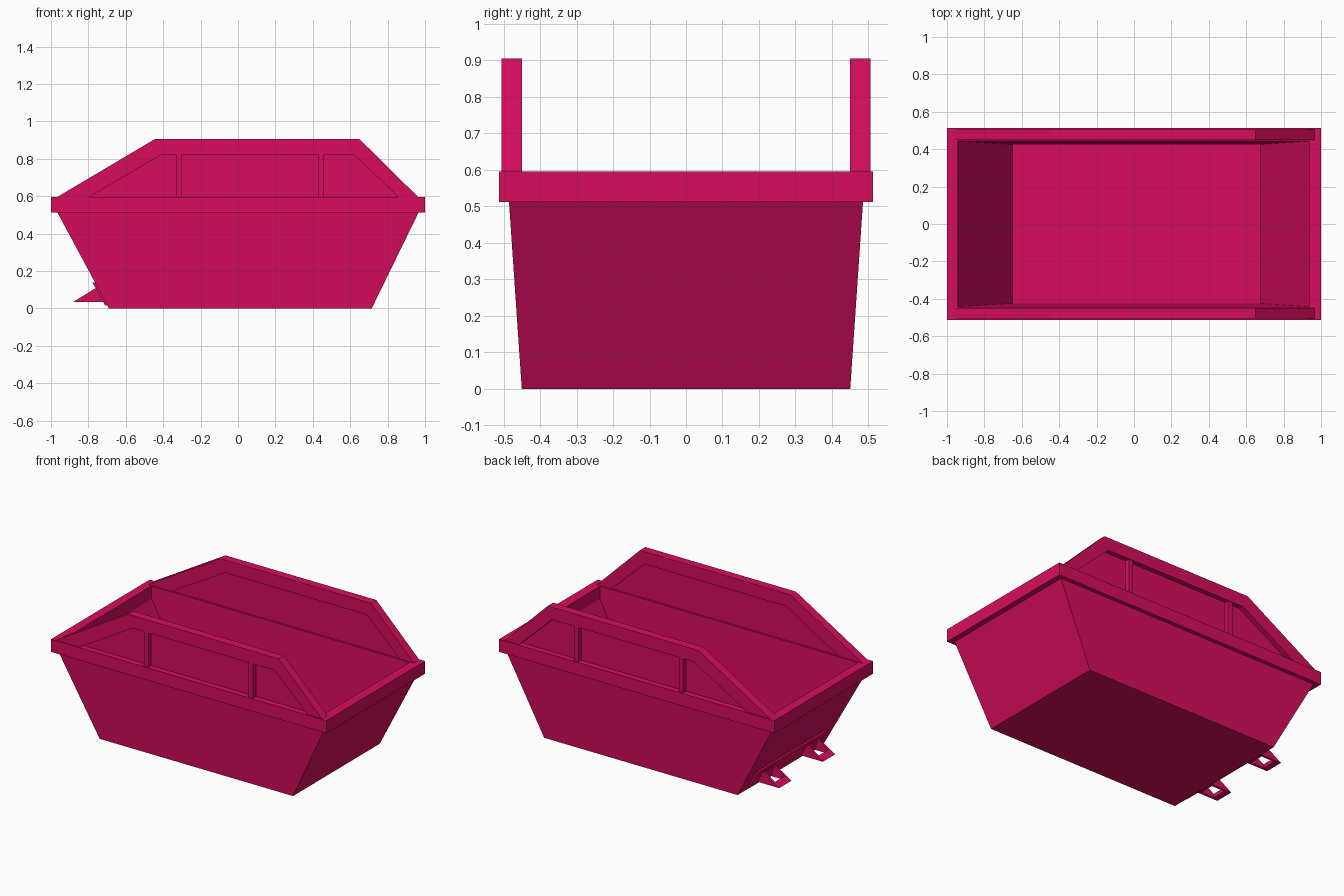
import bpy
import bmesh

# Remove the default cube
cube = bpy.data.objects.get("Cube")
if cube:
    bpy.data.objects.remove(cube, do_unlink=True)

# Single paint colour
paint = bpy.data.materials.new("crimson paint")
colour = (0.68, 0.004, 0.11, 1.0)
paint.diffuse_color = colour
paint.use_nodes = True
bsdf = next(n for n in paint.node_tree.nodes if n.type == "BSDF_PRINCIPLED")
bsdf.inputs["Base Color"].default_value = colour


def finish(name, bm, mirror=False):
    bmesh.ops.recalc_face_normals(bm, faces=bm.faces)
    mesh = bpy.data.meshes.new(name)
    bm.to_mesh(mesh)
    bm.free()
    mesh.materials.append(paint)
    obj = bpy.data.objects.new(name, mesh)
    bpy.context.collection.objects.link(obj)
    if mirror:
        mod = obj.modifiers.new("Mirror", "MIRROR")
        mod.use_axis = (False, True, False)
        mod.use_clip = False
        mod.use_mirror_merge = False
    return obj


def loft(name, rings, closed=False):
    """Join rectangular rings given as (x_min, x_max, y_half, z)."""
    bm = bmesh.new()
    loops = [[bm.verts.new(p) for p in ((a, -y, z), (b, -y, z), (b, y, z), (a, y, z))]
             for a, b, y, z in rings]
    pairs = list(zip(loops, loops[1:]))
    if closed:
        pairs.append((loops[-1], loops[0]))
    else:
        bm.faces.new(loops[0])
        bm.faces.new(loops[-1])
    for low, high in pairs:
        for i in range(4):
            j = (i + 1) % 4
            bm.faces.new((low[i], low[j], high[j], high[i]))
    return finish(name, bm)


def prism(name, outline, y0, y1, mirror=True):
    """Extrude an x-z outline from y0 to y1, mirrored to the other side."""
    bm = bmesh.new()
    face = bm.faces.new([bm.verts.new((x, y0, z)) for x, z in outline])
    new = bmesh.ops.extrude_face_region(bm, geom=[face])["geom"]
    moved = [v for v in new if isinstance(v, bmesh.types.BMVert)]
    bmesh.ops.translate(bm, verts=moved, vec=(0, y1 - y0, 0))
    return finish(name, bm, mirror)


# Tapered open tub with wall thickness
loft("tub", [
    (-0.69, 0.715, 0.45, 0.0),
    (-0.965, 0.965, 0.485, 0.512),
    (-0.937, 0.935, 0.443, 0.512),
    (-0.65, 0.675, 0.425, 0.02),
])

# Box-section rim
loft("rim", [
    (-1.0, 1.0, 0.512, 0.512),
    (-1.0, 1.0, 0.512, 0.595),
    (-0.94, 0.935, 0.445, 0.595),
    (-0.937, 0.935, 0.443, 0.512),
], closed=True)

# Raised side frames, recessed sheets and posts
outer = [(-0.97, 0.594), (-0.445, 0.905), (0.65, 0.905), (0.965, 0.594)]
inner = [(-0.8, 0.594), (-0.41, 0.822), (0.62, 0.822), (0.86, 0.594)]
prism("side_frame", outer + inner[::-1], 0.45, 0.506)
prism("side_sheet", inner, 0.457, 0.474)
for name, x in (("right_post", -0.315), ("left_post", 0.445)):
    prism(name, [(x - 0.016, 0.594), (x + 0.016, 0.594),
                 (x + 0.016, 0.822), (x - 0.016, 0.822)], 0.47, 0.502)

# Backing plate on the sloped end wall
prism("hook_plate", [(-0.695, 0.02), (-0.71, 0.015), (-0.778, 0.138), (-0.76, 0.14)],
      -0.36, 0.36, mirror=False)

# Lifting hooks: paired gussets joined by a bar at the tip
gusset = [(-0.88, 0.035), (-0.70, 0.035), (-0.75, 0.116)]
for name, y in (("inner_gusset", 0.163), ("outer_gusset", 0.275)):
    prism(name, gusset, y, y + 0.015)
prism("hook_bar", [(-0.88, 0.035), (-0.84, 0.035), (-0.84, 0.06)], 0.17, 0.283)
prism("hook_base", [(-0.745, 0.035), (-0.70, 0.035), (-0.74, 0.11), (-0.765, 0.106)],
      0.17, 0.283)
